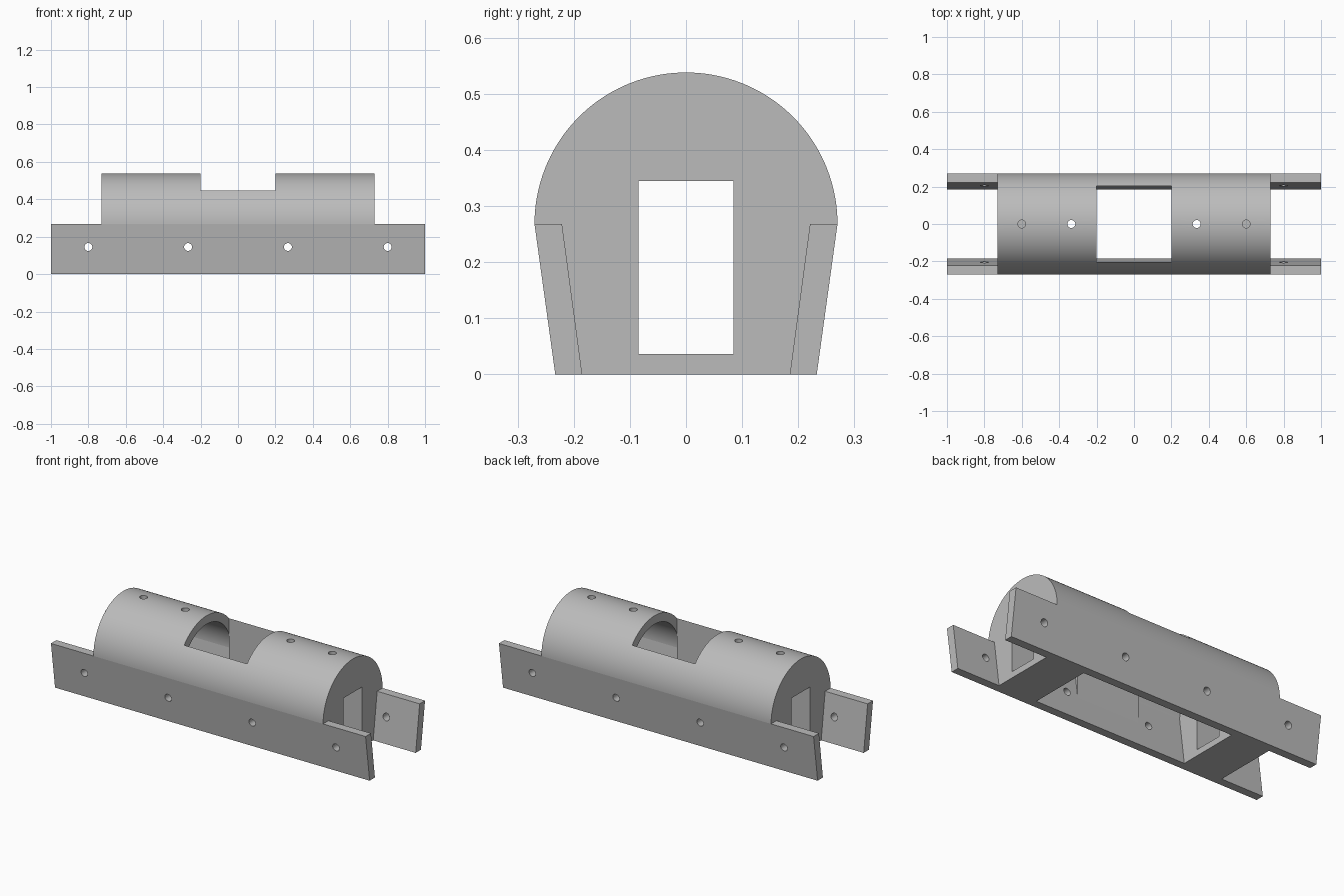
import bpy, bmesh, math
from mathutils import Matrix

old = bpy.data.objects.get("Cube")
if old:
    bpy.data.objects.remove(old, do_unlink=True)

SHOULDER = 0.268                 # height where the arch starts
R_OUT, R_IN = 0.27, 0.221        # arch radii, outside and inside
FOOT_OUT, FOOT_IN = 0.233, 0.185
SLOPE = (R_IN - FOOT_IN) / SHOULDER
BELOW = -0.05                    # cutters reach below the base

grey = bpy.data.materials.new("plain_grey")
grey.use_nodes = True
grey.diffuse_color = (0.5, 0.5, 0.5, 1)
grey.node_tree.nodes["Principled BSDF"].inputs["Base Color"].default_value = (0.5, 0.5, 0.5, 1)


def finish(name, bm):
    bmesh.ops.recalc_face_normals(bm, faces=bm.faces)
    mesh = bpy.data.meshes.new(name)
    bm.to_mesh(mesh)
    bm.free()
    mesh.materials.append(grey)
    ob = bpy.data.objects.new(name, mesh)
    bpy.context.collection.objects.link(ob)
    return ob


def extrude_x(name, profile, x0, x1):
    """Solid from a (y, z) profile swept along x."""
    bm = bmesh.new()
    face = bm.faces.new([bm.verts.new((x0, y, z)) for y, z in profile])
    ext = bmesh.ops.extrude_face_region(bm, geom=[face])["geom"]
    verts = [v for v in ext if isinstance(v, bmesh.types.BMVert)]
    bmesh.ops.translate(bm, verts=verts, vec=(x1 - x0, 0, 0))
    return finish(name, bm)


def drill(name, centre, length, axis):
    """Round cutter along z or y."""
    bm = bmesh.new()
    turn = Matrix.Rotation(math.pi / 2, 4, 'X') if axis == 'y' else Matrix()
    bmesh.ops.create_cone(bm, cap_ends=True, segments=48, radius1=0.021, radius2=0.021,
                          depth=length, matrix=Matrix.Translation(centre) @ turn)
    return finish(name, bm)


def mirrored(half):
    """Complete a right-hand (y > 0) outline with its mirror image."""
    return half + [(-y, z) for y, z in reversed(half)]


def arch(radius, foot, z_foot, steps=96):
    arc = [(radius * math.cos(math.pi * i / steps),
            SHOULDER + radius * math.sin(math.pi * i / steps)) for i in range(steps + 1)]
    return [(foot, z_foot)] + arc + [(-foot, z_foot)]


# Arched hull at full length
hull = extrude_x("arched_hull", arch(R_OUT, FOOT_OUT, 0), -1, 1)

low_in = FOOT_IN + SLOPE * BELOW
slot = 0.203                     # half width of the top opening
slot_z = (slot - FOOT_IN) / SLOPE

# Opening through the middle, with upright walls above the tapered foot
cutters = [extrude_x("opening_cutter",
                     mirrored([(low_in, BELOW), (slot, slot_z), (slot, 0.7)]), -0.2, 0.2)]

end_profile = mirrored([(low_in, BELOW), (R_IN, SHOULDER), (0.4, SHOULDER), (0.4, 0.7)])
window = mirrored([(0.085, 0.036), (0.085, 0.345)])

for s in (-1, 1):
    # Ends: leave only the two side rails
    cutters.append(extrude_x("end_cutter", end_profile, s * 0.73, s * 1.1))
    # Vaulted chamber beside the opening
    cutters.append(extrude_x("chamber_cutter", arch(R_IN, low_in, BELOW), s * 0.199, s * 0.485))
    # Rectangular passage through the end block
    cutters.append(extrude_x("passage_cutter", window, s * 0.45, s * 0.8))
    # Bolt holes in the rails and on the crown
    for x in (0.267, 0.8):
        cutters.append(drill("rail_hole_cutter", (s * x, 0, 0.145), 0.7, 'y'))
    for x in (0.335, 0.6):
        cutters.append(drill("crown_hole_cutter", (s * x, 0, 0.45), 0.3, 'z'))

for cutter in cutters:
    cutter.hide_render = True
    mod = hull.modifiers.new("cut", 'BOOLEAN')
    mod.operation = 'DIFFERENCE'
    mod.solver = 'EXACT'
    mod.object = cutter

# Bake the cuts and drop the cutters
bpy.context.view_layer.update()
baked = bpy.data.meshes.new_from_object(
    hull.evaluated_get(bpy.context.evaluated_depsgraph_get()))
hull.modifiers.clear()
hull.data = baked
baked.materials.clear()
baked.materials.append(grey)
for cutter in cutters:
    bpy.data.objects.remove(cutter, do_unlink=True)

bpy.ops.object.select_all(action='DESELECT')
hull.select_set(True)
bpy.context.view_layer.objects.active = hull
bpy.ops.object.shade_smooth_by_angle(angle=math.radians(7.6))
